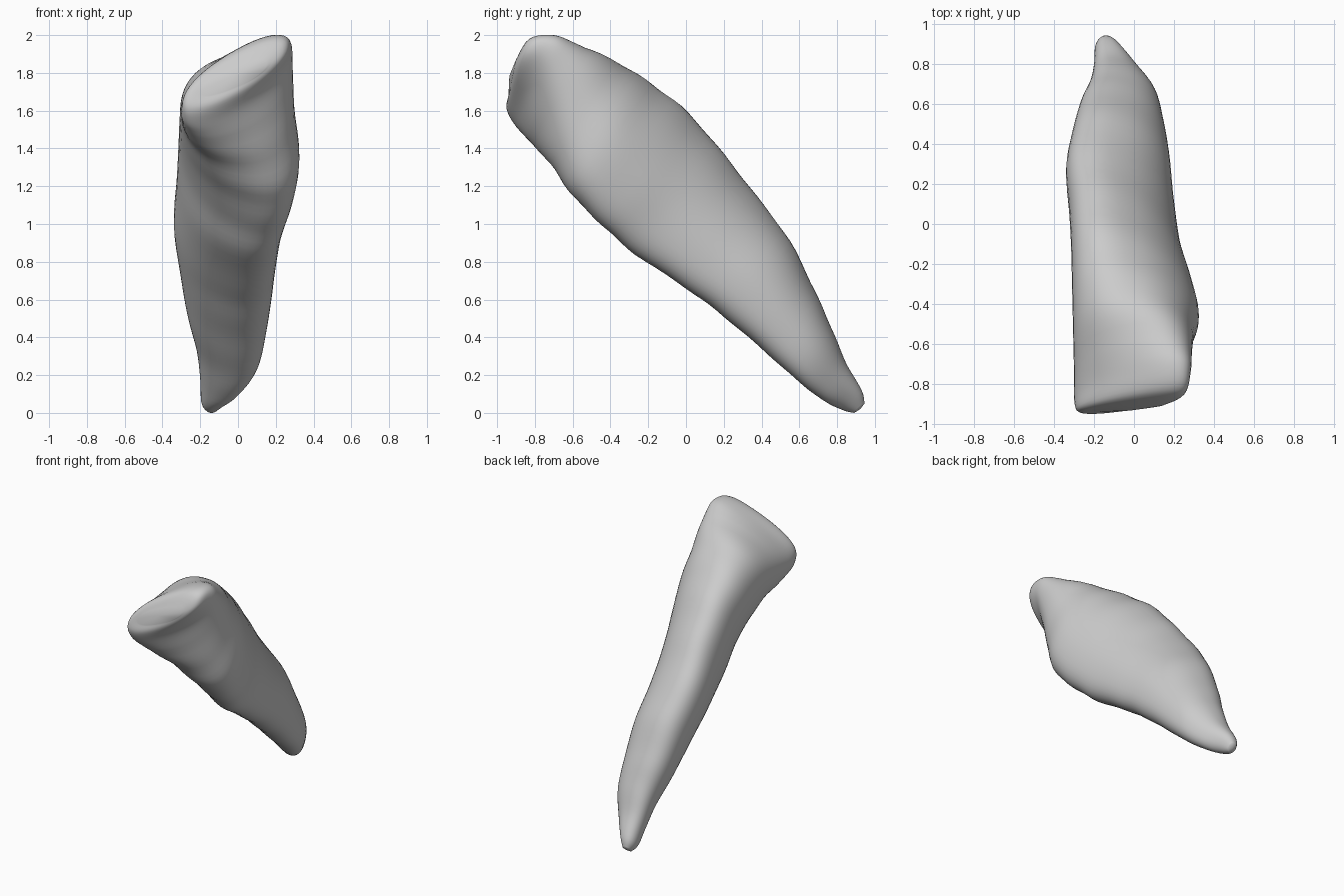
import bpy, bmesh, math
from mathutils import Vector

if "Cube" in bpy.data.objects:
    bpy.data.objects.remove(bpy.data.objects["Cube"])

# Sections: lower edge y,z / upper edge y,z / x min / x max / skew
SECTIONS = [
    (-0.94, 1.68, -0.90, 1.87, -0.20, 0.15, 1.3),
    (-0.95, 1.61, -0.83, 1.98, -0.28, 0.255, 1.2),
    (-0.91, 1.53, -0.70, 2.0, -0.30, 0.285, 1.0),
    (-0.84, 1.45, -0.57, 1.95, -0.30, 0.29, 0.5),
    (-0.72, 1.32, -0.37, 1.86, -0.305, 0.30, -0.05),
    (-0.60, 1.15, -0.18, 1.74, -0.31, 0.325, -0.35),
    (-0.44, 0.99, 0.01, 1.59, -0.315, 0.29, -0.5),
    (-0.27, 0.84, 0.20, 1.37, -0.325, 0.235, -0.5),
    (0.00, 0.66, 0.38, 1.14, -0.34, 0.20, -0.5),
    (0.20, 0.51, 0.55, 0.91, -0.31, 0.18, -0.4),
    (0.40, 0.34, 0.68, 0.65, -0.27, 0.15, -0.35),
    (0.58, 0.18, 0.77, 0.45, -0.22, 0.11, -0.3),
    (0.72, 0.07, 0.85, 0.26, -0.20, 0.02, -0.2),
    (0.83, 0.015, 0.93, 0.12, -0.195, -0.07, 0.0),
    (0.89, 0.00, 0.945, 0.05, -0.17, -0.11, 0.0),
]
SIDES, STEPS = 48, 5


def spline(i, t):
    """Catmull-Rom blend of the section values."""
    n = len(SECTIONS) - 1
    a, b, c, d = (SECTIONS[min(max(i + k, 0), n)] for k in (-1, 0, 1, 2))
    return [q + 0.5 * t * (r - p + t * (2*p - 5*q + 4*r - s + t * (3*(q - r) + s - p)))
            for p, q, r, s in zip(a, b, c, d)]


def soft(v, power):
    return math.copysign(abs(v) ** power, v)


def ring(section, ripple):
    yl, zl, yu, zu, x0, x1, skew = section
    low, high = Vector((0, yl, zl)), Vector((0, yu, zu))
    mid, half = (low + high) / 2, (high - low) / 2
    uv = []
    for j in range(SIDES):
        a = 2 * math.pi * j / SIDES
        u, v = soft(math.cos(a), 0.9), soft(math.sin(a), 0.9)
        uv.append((u, v + skew * u))
    top = max(v for _, v in uv)
    return [mid + half * (v / top) * ripple
            + Vector(((x0 + x1) / 2 + u * (x1 - x0) / 2, 0, 0)) for u, v in uv]


# Tapered horn body, lofted through the sections with faint growth rings
rows = []
for i in range(len(SECTIONS) - 1):
    for s in range(STEPS):
        w = i + s / STEPS
        ripple = 1 + (0.008 * math.sin(w * 2 * math.pi * 0.9) if 3 < w < 13 else 0)
        rows.append(ring(spline(i, s / STEPS), ripple))
rows.append(ring(SECTIONS[-1], 1))

bm = bmesh.new()
loops = [[bm.verts.new(p) for p in row] for row in rows]
for a, b in zip(loops, loops[1:]):
    for j in range(SIDES):
        k = (j + 1) % SIDES
        bm.faces.new((a[j], a[k], b[k], b[j]))

# Rounded ends
for loop, push in ((loops[0], Vector((0, -0.015, 0.01))), (loops[-1], Vector((0, 0.005, -0.005)))):
    centre = sum((v.co for v in loop), Vector()) / SIDES
    tip = bm.verts.new(centre + push)
    for j in range(SIDES):
        bm.faces.new((loop[j], loop[(j + 1) % SIDES], tip))
bmesh.ops.recalc_face_normals(bm, faces=bm.faces)
for f in bm.faces:
    f.smooth = True

mesh = bpy.data.meshes.new("horn_body")
bm.to_mesh(mesh)
bm.free()
horn = bpy.data.objects.new("horn_body", mesh)
bpy.context.collection.objects.link(horn)
